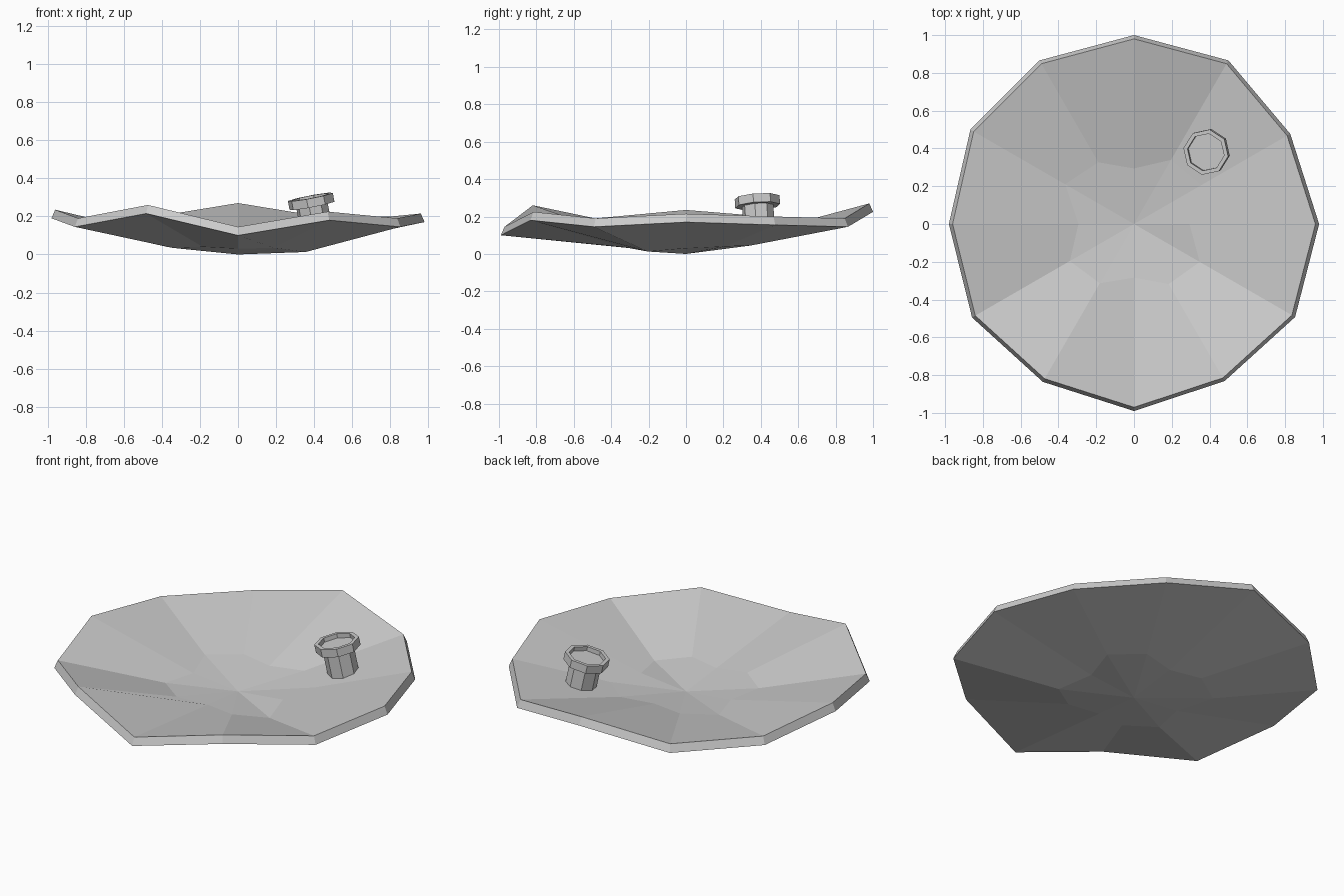
import bpy, bmesh, math
from mathutils import Matrix, Vector

if "Cube" in bpy.data.objects:
    bpy.data.objects.remove(bpy.data.objects["Cube"], do_unlink=True)

grey = bpy.data.materials.new("light grey")
grey.use_nodes = True
grey.diffuse_color = (0.6, 0.6, 0.6, 1)
grey.node_tree.nodes["Principled BSDF"].inputs["Base Color"].default_value = grey.diffuse_color


def finish(bm, name):
    bmesh.ops.recalc_face_normals(bm, faces=bm.faces)
    mesh = bpy.data.meshes.new(name)
    bm.to_mesh(mesh)
    bm.free()
    mesh.materials.append(grey)
    obj = bpy.data.objects.new(name, mesh)
    bpy.context.collection.objects.link(obj)
    return obj


def bridge(bm, a, b):
    for i in range(len(a)):
        j = (i + 1) % len(a)
        bm.faces.new((a[i], a[j], b[j], b[i]))


# Wavy twelve-sided dish: outer rim and inner ring, as radius and underside height
SIDES = 12
rim = [(.98, .17), (.955, .155), (1.0, .145), (1.0, .225), (1.0, .145), (1.0, .15),
       (.98, .19), (.99, .145), (.965, .215), (.99, .10), (.96, .18), (.985, .145)]
hub = [(.30, .03), (.42, .04), (.40, .045), (.30, .04), (.385, .045), (.43, .04),
       (.30, .03), (.40, .035), (.37, .04), (.29, .03), (.375, .035), (.41, .013)]
THICK = .045


def ring(bm, profile, shrink, lift):
    verts = []
    for i, (r, z) in enumerate(profile):
        a = math.tau * i / SIDES
        verts.append(bm.verts.new((r * shrink * math.cos(a), r * shrink * math.sin(a), z + lift)))
    return verts


bm = bmesh.new()
rims = []
for shrink, lift in ((1, 0), (.98, THICK)):
    outer = ring(bm, rim, shrink, lift)
    inner = ring(bm, hub, shrink, lift)
    centre = bm.verts.new((0, 0, lift))
    bridge(bm, outer, inner)
    for i in range(SIDES):
        bm.faces.new((inner[i], inner[(i + 1) % SIDES], centre))
    rims.append(outer)
bridge(bm, *rims)
finish(bm, "dish")


# Tilted octagonal knob: lathed profiles closed at both ends
def lathe(name, profile, frame):
    bm = bmesh.new()
    rings = []
    for r, z in profile:
        rings.append([bm.verts.new((r * math.cos(a), r * math.sin(a), z))
                      for a in (math.radians(35 + 45 * k) for k in range(8))])
    for a, b in zip(rings, rings[1:]):
        bridge(bm, a, b)
    bm.faces.new(rings[0])
    bm.faces.new(rings[-1])
    obj = finish(bm, name)
    obj.matrix_world = frame
    return obj


axis = Vector((-.19, -.07, 1))
frame = Matrix.Translation((.38, .38, .302)) @ Vector((0, 0, 1)).rotation_difference(axis).to_matrix().to_4x4()
lathe("knob_stem", [(.085, -.215), (.085, -.04)], frame)
lathe("knob_cap", [(.122, -.047), (.122, 0), (.1, 0), (.1, -.025)], frame)
